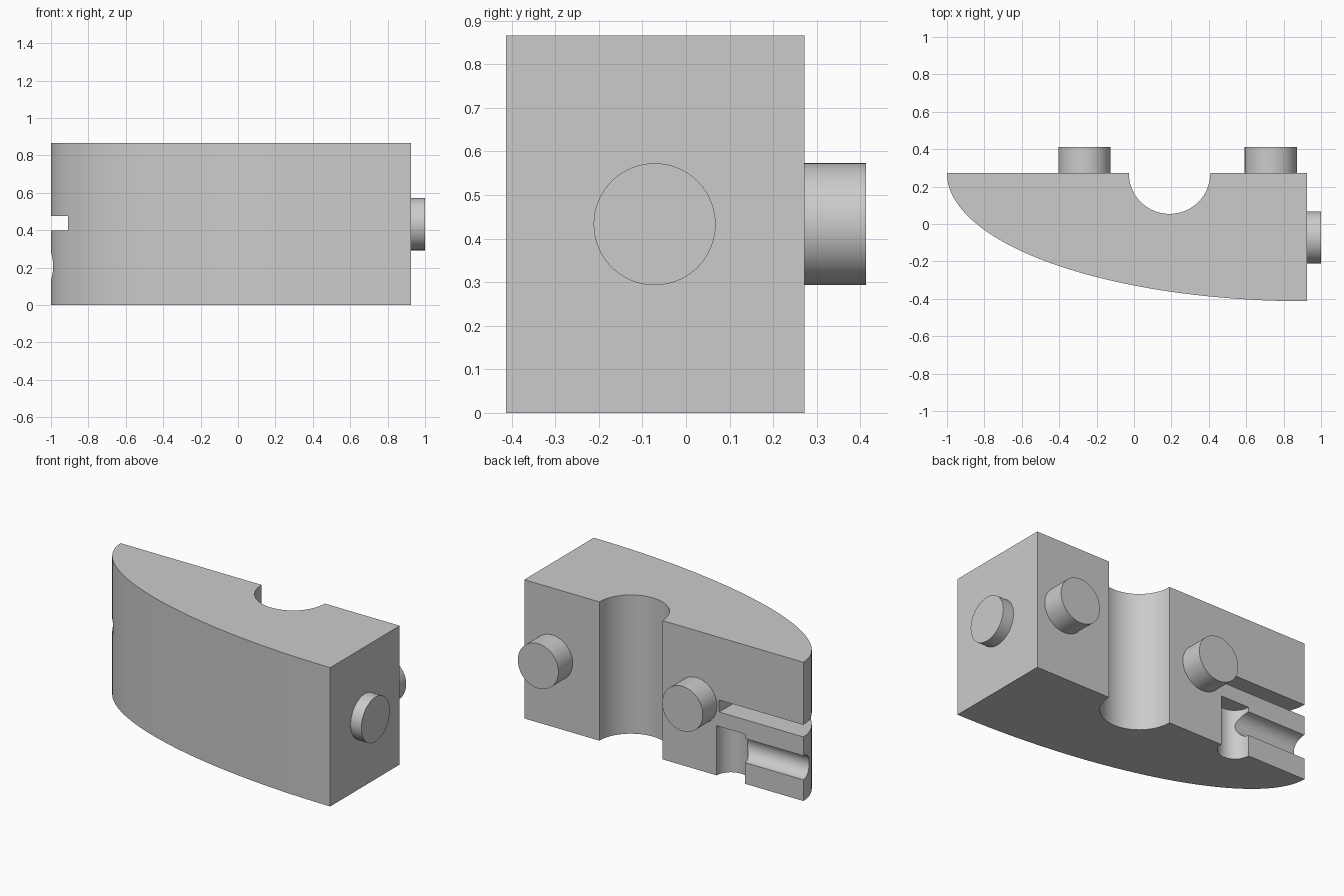
import bpy
import math
from mathutils import Vector

cube = bpy.data.objects.get("Cube")
if cube:
    bpy.data.objects.remove(cube)

grey = bpy.data.materials.new("plain_grey")
grey.use_nodes = True
grey.diffuse_color = (0.6, 0.6, 0.6, 1)
grey.node_tree.nodes["Principled BSDF"].inputs["Base Color"].default_value = (0.6, 0.6, 0.6, 1)

HEIGHT, BACK, SIDE, TIP, FRONT = 0.866, 0.272, 0.926, -1.0, -0.413
MID = HEIGHT / 2


def cylinder(name, start, end, radius):
    """Closed cylinder between two points."""
    start, end = Vector(start), Vector(end)
    axis = end - start
    bpy.ops.mesh.primitive_cylinder_add(
        vertices=64, radius=radius, depth=axis.length,
        location=(start + end) / 2, rotation=axis.to_track_quat("Z", "Y").to_euler())
    bpy.context.object.name = name
    return bpy.context.object


def box(name, low, high):
    """Axis-aligned box between two corners."""
    low, high = Vector(low), Vector(high)
    bpy.ops.mesh.primitive_cube_add(size=1, location=(low + high) / 2)
    bpy.context.object.name = name
    bpy.context.object.scale = high - low
    return bpy.context.object


def combine(target, tool, operation):
    """Apply a boolean and discard the tool."""
    tool.hide_render = True
    mod = target.modifiers.new(tool.name, "BOOLEAN")
    mod.object, mod.operation, mod.solver = tool, operation, "EXACT"
    bpy.context.view_layer.update()
    bpy.ops.object.select_all(action="DESELECT")
    target.select_set(True)
    bpy.context.view_layer.objects.active = target
    bpy.ops.object.modifier_apply(modifier=mod.name)
    bpy.data.objects.remove(tool)


# Body: quarter ellipse extruded upward
STEPS = 64
outline = [(SIDE, BACK)]
for i in range(STEPS + 1):
    a = math.pi / 2 * i / STEPS
    outline.append((SIDE + (TIP - SIDE) * math.cos(a), BACK + (FRONT - BACK) * math.sin(a)))
n = len(outline)
verts = [(x, y, z) for z in (0, HEIGHT) for x, y in outline]
faces = [tuple(reversed(range(n))), tuple(range(n, 2 * n))]
faces += [(i, (i + 1) % n, (i + 1) % n + n, i + n) for i in range(n)]
mesh = bpy.data.meshes.new("curved_body")
mesh.from_pydata(verts, [], faces)
body = bpy.data.objects.new("curved_body", mesh)
bpy.context.collection.objects.link(body)
mesh.materials.append(grey)

# Cuts in the back: large groove, flat slot, short upright groove, side channel
combine(body, cylinder("large_groove", (0.19, BACK, -0.1), (0.19, BACK, 1), 0.218), "DIFFERENCE")
combine(body, box("flat_slot", (-1.1, 0.065, 0.4), (-0.42, 0.4, 0.475)), "DIFFERENCE")
combine(body, cylinder("upright_groove", (-0.5, BACK, -0.1), (-0.5, BACK, 0.31), 0.098), "DIFFERENCE")
combine(body, cylinder("side_channel", (-1.1, BACK, 0.207), (-0.5, BACK, 0.207), 0.075), "DIFFERENCE")

# Round pegs on the back and on the end
for x in (-0.265, 0.732):
    combine(body, cylinder("back_peg", (x, BACK - 0.03, MID), (x, 0.413, MID), 0.14), "UNION")
combine(body, cylinder("end_peg", (SIDE - 0.03, -0.072, MID), (1, -0.072, MID), 0.14), "UNION")

# One flat colour and smooth curves with sharp edges
mesh = body.data
mesh.materials.clear()
mesh.materials.append(grey)
for poly in mesh.polygons:
    poly.material_index = 0
bpy.ops.object.select_all(action="DESELECT")
body.select_set(True)
bpy.context.view_layer.objects.active = body
bpy.ops.object.shade_smooth_by_angle(angle=math.radians(30))
